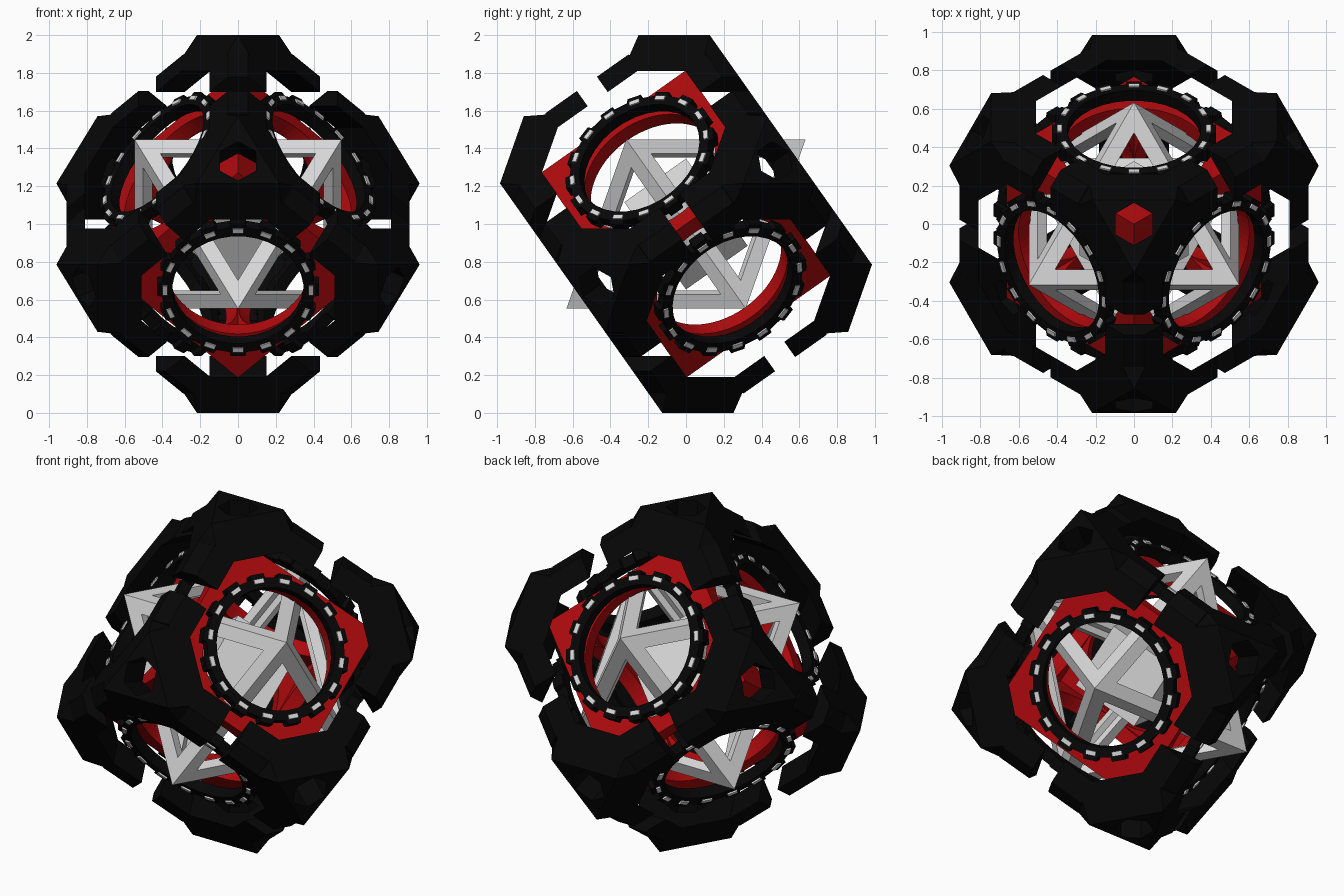
import bpy, bmesh, math
from mathutils import Matrix, Vector

if "Cube" in bpy.data.objects:
    bpy.data.objects.remove(bpy.data.objects["Cube"])

# Cube standing on one corner: local axes are the three upper face normals
a, b, c, d = math.sqrt(2 / 3), math.sqrt(1 / 3), math.sqrt(1 / 2), math.sqrt(1 / 6)
R = Matrix(((0, -c, c), (a, -d, -d), (b, b, b))).to_4x4()
M = Matrix.Translation((0, 0, 1)) @ R
H = 0.68
SIGNS = [(x, y, z) for x in (1, -1) for y in (1, -1) for z in (1, -1)]
turn = Matrix(((0, 0, 1), (1, 0, 0), (0, 1, 0))).to_4x4()
AXES = [Matrix.Identity(4), turn, turn @ turn]
FACES = [t @ f for t in AXES for f in (Matrix.Identity(4), Matrix.Rotation(math.pi, 4, 'X'))]


def material(name, col):
    m = bpy.data.materials.new(name)
    m.diffuse_color = (*col, 1)
    m.use_nodes = True
    m.node_tree.nodes["Principled BSDF"].inputs["Base Color"].default_value = m.diffuse_color
    return m


BLACK = material("black", (0.002, 0.002, 0.002))
RED = material("red", (0.43, 0.003, 0.004))
GREY = material("light grey", (0.7, 0.7, 0.7))


def finish(bm, name, mat, helper=False):
    bm.transform(M)
    bmesh.ops.recalc_face_normals(bm, faces=bm.faces)
    me = bpy.data.meshes.new(name)
    bm.to_mesh(me)
    bm.free()
    me.materials.append(mat)
    ob = bpy.data.objects.new(name, me)
    bpy.context.collection.objects.link(ob)
    if helper:
        ob.hide_render = True
        ob.hide_viewport = True
    return ob


def clipped(half, planes):
    """Cube of given half size kept where n.p <= k for each plane."""
    bm = bmesh.new()
    bmesh.ops.create_cube(bm, size=half * 2)
    for n, k in planes:
        n = Vector(n)
        res = bmesh.ops.bisect_plane(bm, geom=bm.verts[:] + bm.edges[:] + bm.faces[:],
                                     plane_co=n * (k / n.length_squared), plane_no=n,
                                     clear_outer=True)
        edges = [e for e in res["geom_cut"] if isinstance(e, bmesh.types.BMEdge)]
        if edges:
            bmesh.ops.edgeloop_fill(bm, edges=edges)
    return bm


def copies(src, mats):
    """New mesh with one transformed copy of src per matrix."""
    dst = bmesh.new()
    for m in mats:
        vm = {v: dst.verts.new(m @ v.co) for v in src.verts}
        for f in src.faces:
            vs = [vm[v] for v in f.verts]
            dst.faces.new(vs if m.determinant() > 0 else vs[::-1])
    return dst


def strips(bm, loops, closed=False):
    """Quads between successive closed point loops."""
    vs = [[bm.verts.new(p) for p in lp] for lp in loops]
    n = len(vs[0])
    pairs = list(zip(vs, vs[1:])) + ([(vs[-1], vs[0])] if closed else [])
    for p, q in pairs:
        for i in range(n):
            j = (i + 1) % n
            bm.faces.new((p[i], p[j], q[j], q[i]))


MIRRORS = [Matrix.Diagonal((*s, 1)) for s in SIGNS]

# Black corner blocks: truncated slabs with sloped edge chamfers
k = 0.846
chamfer = 2 * H - k * (math.sqrt(3) - 2 * H)
body = clipped(H, [((1, 1, 1), math.sqrt(3)), ((-1, -1, -1), -1.403),
                   ((-k, 1, 1), chamfer), ((1, -k, 1), chamfer), ((1, 1, -k), chamfer)])
corners = finish(copies(body, MIRRORS), "corner_blocks", BLACK)

# Hexagonal holes through the corner blocks
hexa = bmesh.new()
bmesh.ops.create_cone(hexa, cap_ends=True, segments=6, radius1=0.11, radius2=0.11, depth=0.5,
                      matrix=Matrix.Translation((0, 0, 0.9)))
hexa.transform(Vector((1, 1, 1)).to_track_quat('Z', 'Y').to_matrix().to_4x4())
hole = corners.modifiers.new("holes", 'BOOLEAN')
hole.operation = 'DIFFERENCE'
hole.solver = 'EXACT'
hole.object = finish(copies(hexa, MIRRORS), "corner_hole_cutter", BLACK, True)

# Black arms reaching along the edges, leaving a gap at each edge middle
arm = clipped(H, [((0, 1, 1), 1.285), ((0, -1, -1), -1.145), ((-1, 0, 0), -0.065),
                  ((1, 0.35, 0.35), 0.27 + 0.35 * 1.28)])
arms = copies(arm, AXES)
finish(copies(arms, MIRRORS), "edge_arms", BLACK)

# Red inner cube shell: one mitred plate with a round hole per face
plate = bmesh.new()
SEG, HOLE = 64, 0.38


def circle(r, z, square=False):
    pts = []
    for i in range(SEG):
        x, y = math.cos(2 * math.pi * i / SEG), math.sin(2 * math.pi * i / SEG)
        s = r / max(abs(x), abs(y)) if square else r
        pts.append((x * s, y * s, z))
    return pts


strips(plate, [circle(0.47, 0.47, True), circle(HOLE, 0.47),
               circle(HOLE, 0.385), circle(0.385, 0.385, True)])
shell = copies(plate, FACES)
bmesh.ops.remove_doubles(shell, verts=shell.verts, dist=0.0005)
finish(shell, "red_frame", RED)

# Toothed black ring and its grey studs, one set per face
TEETH = 16
ring, studs = bmesh.new(), bmesh.new()
steps = [(t + o, r) for t in range(TEETH)
         for o, r in ((-0.27, 0.405), (-0.23, 0.43), (0.23, 0.43), (0.27, 0.405))]


def ring_loop(z, inner=None):
    return [((inner or r) * math.cos(2 * math.pi * t / TEETH),
             (inner or r) * math.sin(2 * math.pi * t / TEETH), z) for t, r in steps]


strips(ring, [ring_loop(0.54, 0.348), ring_loop(0.54), ring_loop(0.605),
              ring_loop(0.605, 0.348)], closed=True)
for i in range(TEETH):
    bmesh.ops.create_cube(studs, size=1, matrix=Matrix.Rotation(2 * math.pi * i / TEETH, 4, 'Z')
                          @ Matrix.Translation((0.387, 0, 0.605))
                          @ Matrix.Diagonal((0.026, 0.058, 0.018, 1)))
finish(copies(ring, FACES), "face_rings", BLACK)
finish(copies(studs, FACES), "ring_studs", GREY)

# Grey open octahedron whose tips poke out through the rings
octa = bmesh.new()
T, DEPTH, INSET = 0.775, 0.06, 0.25
for x, y, z in SIGNS:
    tri = [Vector((x * T, 0, 0)), Vector((0, y * T, 0)), Vector((0, 0, z * T))]
    mid = sum(tri, Vector()) / 3
    gap = [p.lerp(mid, INSET) for p in tri]
    down = mid.normalized() * DEPTH
    strips(octa, [tri, gap, [p - down for p in gap], [p * (1 - DEPTH / mid.length) for p in tri]])
bmesh.ops.remove_doubles(octa, verts=octa.verts, dist=0.0005)
finish(octa, "octahedron_frame", GREY)

# Grey core cube
bm = bmesh.new()
bmesh.ops.create_cube(bm, size=0.4)
finish(bm, "core_cube", GREY)
